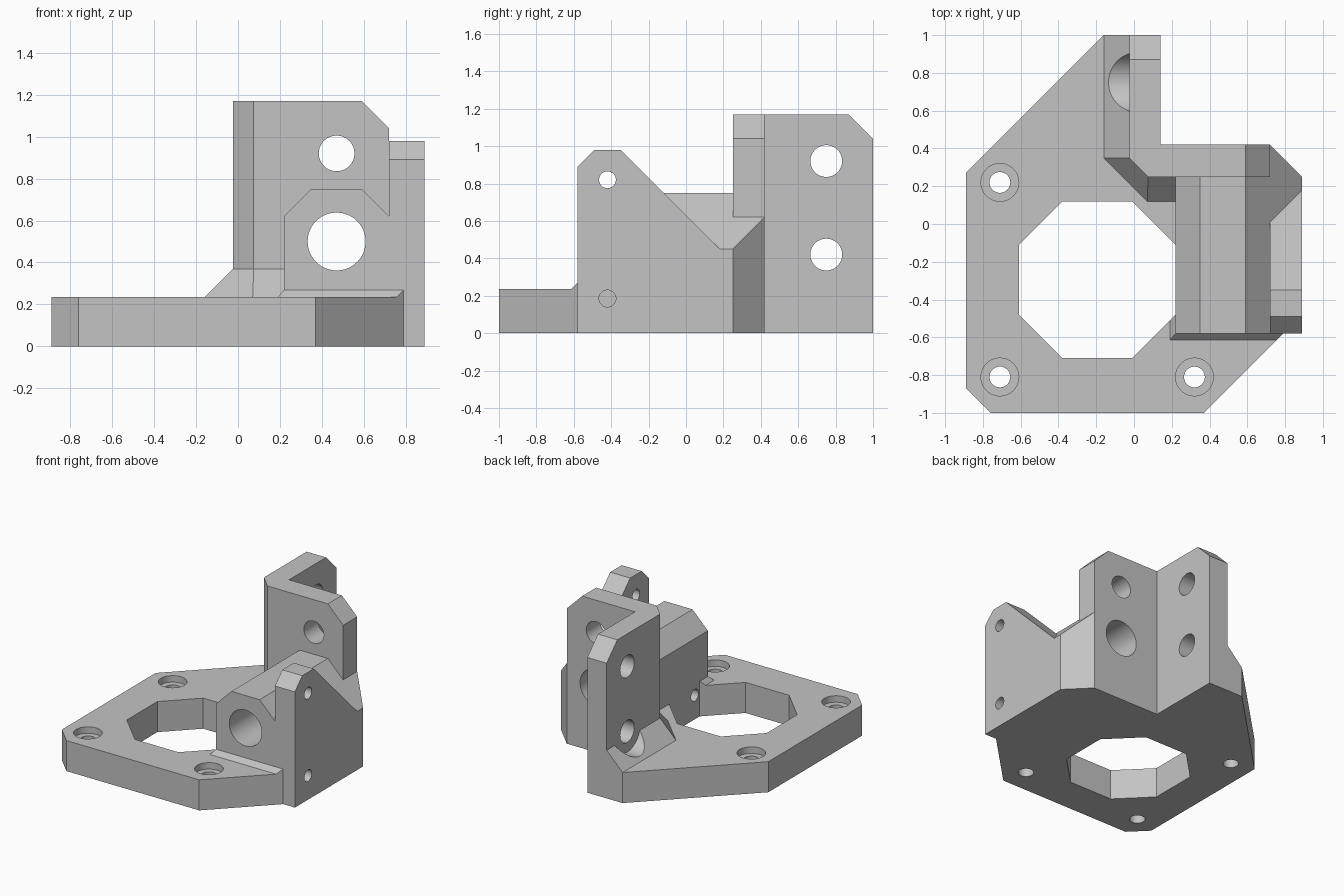
import bpy, bmesh, math

cube = bpy.data.objects.get("Cube")
if cube:
    bpy.data.objects.remove(cube, do_unlink=True)

grey = bpy.data.materials.new("light grey plastic")
grey.use_nodes = True
colour = (0.55, 0.55, 0.55, 1)
grey.diffuse_color = colour
grey.node_tree.nodes["Principled BSDF"].inputs["Base Color"].default_value = colour

PLACE = {"x": lambda u, v, w: (w, u, v),
         "y": lambda u, v, w: (u, w, v),
         "z": lambda u, v, w: (u, v, w)}


def loft(name, axis, start, end, lo, hi):
    """Solid between two matching outlines, set across the given axis."""
    bm = bmesh.new()
    a = [bm.verts.new(PLACE[axis](u, v, lo)) for u, v in start]
    b = [bm.verts.new(PLACE[axis](u, v, hi)) for u, v in end]
    bm.faces.new(a)
    bm.faces.new(b)
    n = len(a)
    for i in range(n):
        j = (i + 1) % n
        bm.faces.new((a[i], a[j], b[j], b[i]))
    bmesh.ops.recalc_face_normals(bm, faces=bm.faces[:])
    mesh = bpy.data.meshes.new(name)
    bm.to_mesh(mesh)
    bm.free()
    mesh.materials.append(grey)
    obj = bpy.data.objects.new(name, mesh)
    bpy.context.collection.objects.link(obj)
    return obj


def prism(name, axis, outline, lo, hi):
    return loft(name, axis, outline, outline, lo, hi)


def drill(axis, u, v, r, lo, hi, n=64):
    turns = [2 * math.pi * i / n for i in range(n)]
    ring = [(u + r * math.cos(t), v + r * math.sin(t)) for t in turns]
    return prism("drill", axis, ring, lo, hi)


def combine(target, tools, operation):
    """Apply booleans one by one, then drop the helper solids."""
    for tool in tools:
        tool.hide_render = True
        mod = target.modifiers.new("join", "BOOLEAN")
        mod.operation, mod.solver, mod.object = operation, "EXACT", tool
        graph = bpy.context.evaluated_depsgraph_get()
        mesh = bpy.data.meshes.new_from_object(target.evaluated_get(graph))
        target.modifiers.clear()
        target.data = mesh
        bpy.data.objects.remove(tool, do_unlink=True)


PLATE, BRACE = 0.235, 0.37
CX, CY, PITCH = -0.195, -0.295, 0.515

# Base plate with octagonal opening
bracket = prism("motor_bracket", "z", [
    (-0.89, 0.27), (-0.16, 1), (0.14, 1), (0.14, 0.42), (0.72, 0.42), (0.89, 0.25),
    (0.89, -0.58), (0.79, -0.58), (0.37, -1), (-0.76, -1), (-0.89, -0.87)], 0, PLATE)
A, B = 0.415, 0.185
octagon = [(CX + x, CY + y) for x, y in (
    (A, -B), (A, B), (B, A), (-B, A), (-A, B), (-A, -B), (-B, -A), (B, -A))]
combine(bracket, [prism("opening", "z", octagon, -0.1, 0.5)], "DIFFERENCE")

# Upright corner wall with clipped top corners
wall = prism("corner_wall", "z", [
    (-0.025, 1), (-0.025, 0.35), (0.075, 0.25), (0.72, 0.25),
    (0.72, 0.42), (0.14, 0.42), (0.14, 1)], 0, 1.17)
combine(wall, [
    prism("clip", "y", [(0.58, 1.18), (0.59, 1.17), (0.72, 1.04), (0.8, 0.96), (0.8, 1.18)], 0.2, 0.5),
    prism("clip", "x", [(0.86, 1.18), (0.87, 1.17), (1, 1.04), (1.1, 0.94), (1.1, 1.18)], -0.1, 0.2),
], "DIFFERENCE")

# Rod holder block, its rear corner cut to meet the wall
block = prism("rod_block", "y", [
    (0.22, 0), (0.22, 0.62), (0.35, 0.75), (0.59, 0.75), (0.89, 0.45), (0.89, 0)], -0.58, 0.42)
combine(block, [prism("clip", "z", [(0.69, 0.45), (0.92, 0.22), (1, 0.5)], -0.1, 1)], "DIFFERENCE")

# Side ear
ear = prism("side_ear", "x", [
    (-0.58, 0), (-0.58, 0.89), (-0.49, 0.98), (-0.35, 0.98), (0.18, 0.45), (0.18, 0)], 0.72, 0.89)

# Sloped brace at the foot of the wall
inner = [(0.22, 0.3), (0.1, 0.4), (0.1, 1)]
brace = loft("wall_brace", "z",
             [(-0.16, 1), (-0.16, 0.35), (0.07, 0.12), (0.22, 0.12)] + inner,
             [(-0.025, 1), (-0.025, 0.35), (0.075, 0.25), (0.22, 0.25)] + inner,
             PLATE, BRACE)
combine(brace, [drill("x", 0.75, 0.42, 0.16, -0.3, -0.025)], "DIFFERENCE")

# Small sloped foot in front of the block
foot = loft("block_foot", "z",
            [(0.19, -0.51), (0.19, -0.615), (0.755, -0.615), (0.79, -0.58), (0.79, -0.5), (0.22, -0.48)],
            [(0.22, -0.48), (0.22, -0.58), (0.79, -0.58), (0.79, -0.58), (0.79, -0.5), (0.22, -0.48)],
            PLATE, 0.27)

combine(bracket, [wall, block, ear, brace, foot], "UNION")

# Screw holes with counterbores, rod bore and side holes
holes = []
for sx, sy in ((-1, 1), (-1, -1), (1, -1)):
    x, y = CX + sx * PITCH, CY + sy * PITCH
    holes += [drill("z", x, y, 0.055, -0.1, 0.5), drill("z", x, y, 0.1, PLATE - 0.05, 0.5)]
holes += [drill("y", 0.47, 0.5, 0.138, -0.8, 0.6),
          drill("y", 0.47, 0.92, 0.085, 0.1, 0.6),
          drill("x", -0.42, 0.82, 0.045, 0.6, 1),
          drill("x", -0.42, 0.185, 0.045, 0.1, 1)]
holes += [drill("x", 0.75, z, 0.085, -0.2, 0.3) for z in (0.42, 0.92)]
combine(bracket, holes, "DIFFERENCE")

# Tidy flat areas and shade
bm = bmesh.new()
bm.from_mesh(bracket.data)
bmesh.ops.remove_doubles(bm, verts=bm.verts[:], dist=0.0005)
bmesh.ops.dissolve_limit(bm, angle_limit=math.radians(0.5), verts=bm.verts[:], edges=bm.edges[:])
bm.to_mesh(bracket.data)
bm.free()
bpy.ops.object.select_all(action="DESELECT")
bracket.select_set(True)
bpy.context.view_layer.objects.active = bracket
bpy.ops.object.shade_smooth_by_angle(angle=math.radians(20))
